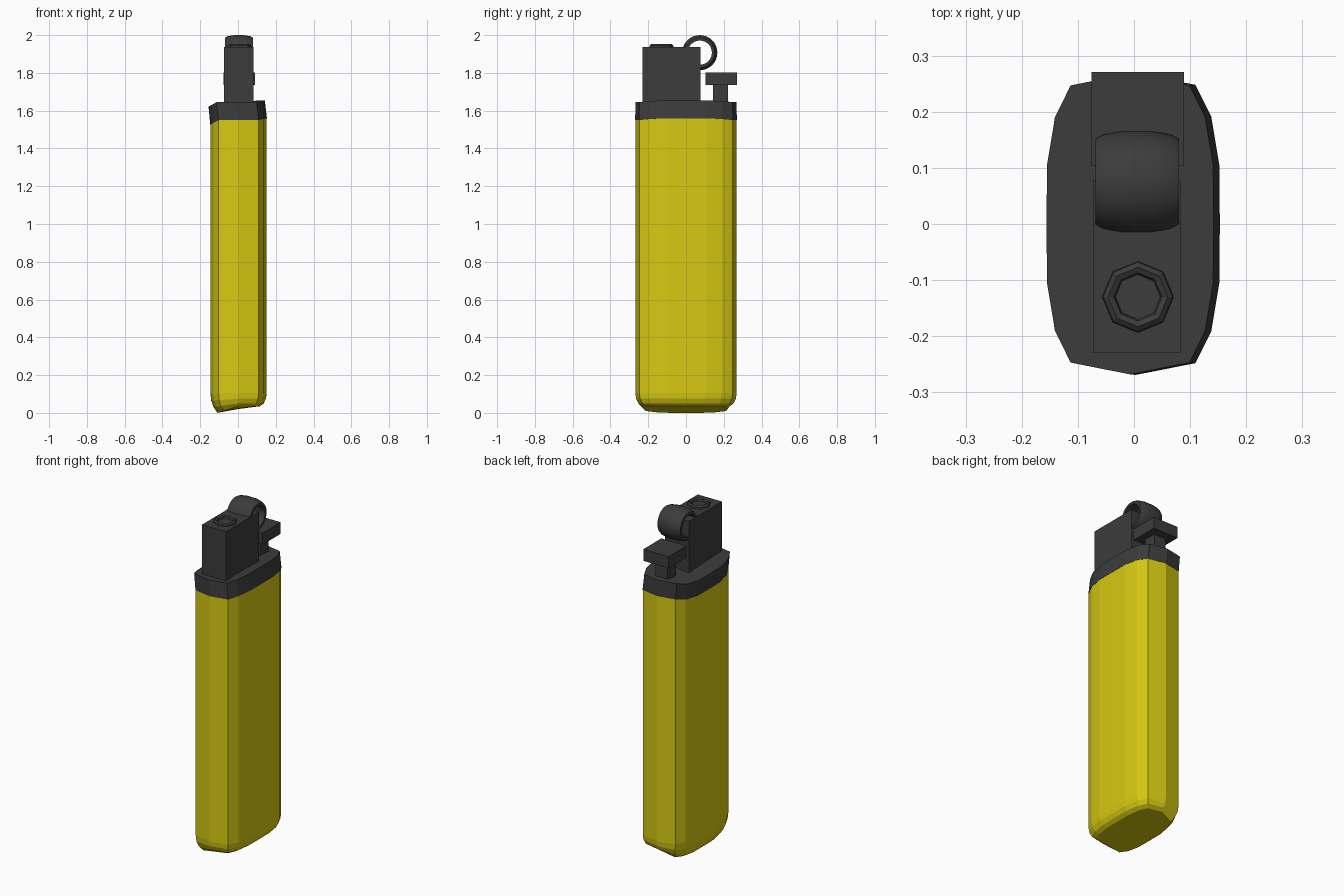
import bpy, bmesh, math
from mathutils import Matrix

cube = bpy.data.objects.get("Cube")
if cube:
    bpy.data.objects.remove(cube, do_unlink=True)


def material(name, rgb):
    m = bpy.data.materials.new(name)
    m.use_nodes = True
    m.diffuse_color = (*rgb, 1)
    m.node_tree.nodes["Principled BSDF"].inputs["Base Color"].default_value = (*rgb, 1)
    return m


yellow = material("yellow plastic", (0.68, 0.59, 0.006))
grey = material("dark grey", (0.045, 0.045, 0.045))


def finish(name, bm, mat):
    bmesh.ops.recalc_face_normals(bm, faces=bm.faces)
    me = bpy.data.meshes.new(name)
    bm.to_mesh(me)
    bm.free()
    ob = bpy.data.objects.new(name, me)
    bpy.context.collection.objects.link(ob)
    me.materials.append(mat)
    return ob


def loft(name, rings, mat, closed=False):
    """Skin a list of point rings, with end caps unless the loop closes."""
    bm = bmesh.new()
    vs = [[bm.verts.new(p) for p in r] for r in rings]
    n = len(vs[0])
    pairs = list(zip(vs, vs[1:])) + ([(vs[-1], vs[0])] if closed else [])
    for a, b in pairs:
        for i in range(n):
            j = (i + 1) % n
            bm.faces.new((a[i], a[j], b[j], b[i]))
    if not closed:
        bm.faces.new(vs[0])
        bm.faces.new(vs[-1])
    return finish(name, bm, mat)


def box(name, x, y, z, mat):
    bm = bmesh.new()
    size = [b - a for a, b in (x, y, z)]
    mid = [(a + b) / 2 for a, b in (x, y, z)]
    bmesh.ops.create_cube(bm, size=1, matrix=Matrix.Translation(mid) @ Matrix.Diagonal((*size, 1)))
    return finish(name, bm, mat)


# Oval plan outline, mirrored from one quarter
quarter = [(0, -0.268), (0.106, -0.247), (0.134, -0.19), (0.148, -0.105), (0.149, 0)]
half = quarter + [(x, -y) for x, y in quarter[-2::-1]]
outline = half + [(-x, y) for x, y in half[-2:0:-1]]


def ring(inset, shift, height):
    """Outline pulled inward by inset, with height given by a rule in x."""
    pts = []
    for x, y in outline:
        px, py = x * (1 - inset / 0.149), y * (1 - inset / 0.268)
        pts.append((px + shift, py, height(px)))
    return pts


def rim(z):
    # Cap edges dip on the right side and lift slightly on the left
    return lambda x: z - 0.55 * max(0, -x - 0.106) + 0.22 * max(0, x - 0.106)


# Body with rounded, slanted foot
loft("body", [
    ring(0.037, 0.003, lambda x: 0.035 + 0.31 * min(x, 0)),
    ring(0.016, 0.003, lambda x: 0.05 + 0.14 * min(x, 0)),
    ring(0.004, 0.003, lambda x: 0.075 + 0.07 * min(x, 0)),
    ring(0, 0.003, lambda x: 0.105),
    ring(0, 0.003, rim(1.55)),
], yellow)

# Cap and hood
loft("cap", [ring(-0.001, 0.003, rim(1.55)), ring(0, -0.007, rim(1.645))], grey)
box("hood", (-0.073, 0.083), (-0.229, 0.078), (1.63, 1.937), grey)

# Thumb lever
box("lever_pad", (-0.076, 0.089), (0.103, 0.271), (1.735, 1.803), grey)
box("lever_stem", (-0.035, 0.045), (0.143, 0.222), (1.63, 1.74), grey)

# Octagonal nozzle ring on the hood
nozzle = [(0.065, 1.93), (0.062, 1.946), (0.053, 1.953), (0.043, 1.948), (0.038, 1.93)]
loft("nozzle", [[(0.007 + r * math.cos(i * math.pi / 4), -0.13 + r * math.sin(i * math.pi / 4), z)
                 for i in range(8)] for r, z in nozzle], grey, closed=True)

# Open barrel-shaped spark wheel
barrel = [(-0.069, 0.064), (-0.069, 0.079), (-0.055, 0.087), (-0.02, 0.093), (0.03, 0.093),
          (0.065, 0.087), (0.08, 0.079), (0.08, 0.064)]
steps = 32
wheel = loft("spark_wheel", [[(x, 0.073 + r * math.cos(i * math.tau / steps),
                               1.907 + r * math.sin(i * math.tau / steps))
                              for i in range(steps)] for x, r in barrel], grey, closed=True)
bpy.ops.object.select_all(action='DESELECT')
wheel.select_set(True)
bpy.context.view_layer.objects.active = wheel
bpy.ops.object.shade_smooth_by_angle(angle=math.radians(35))
